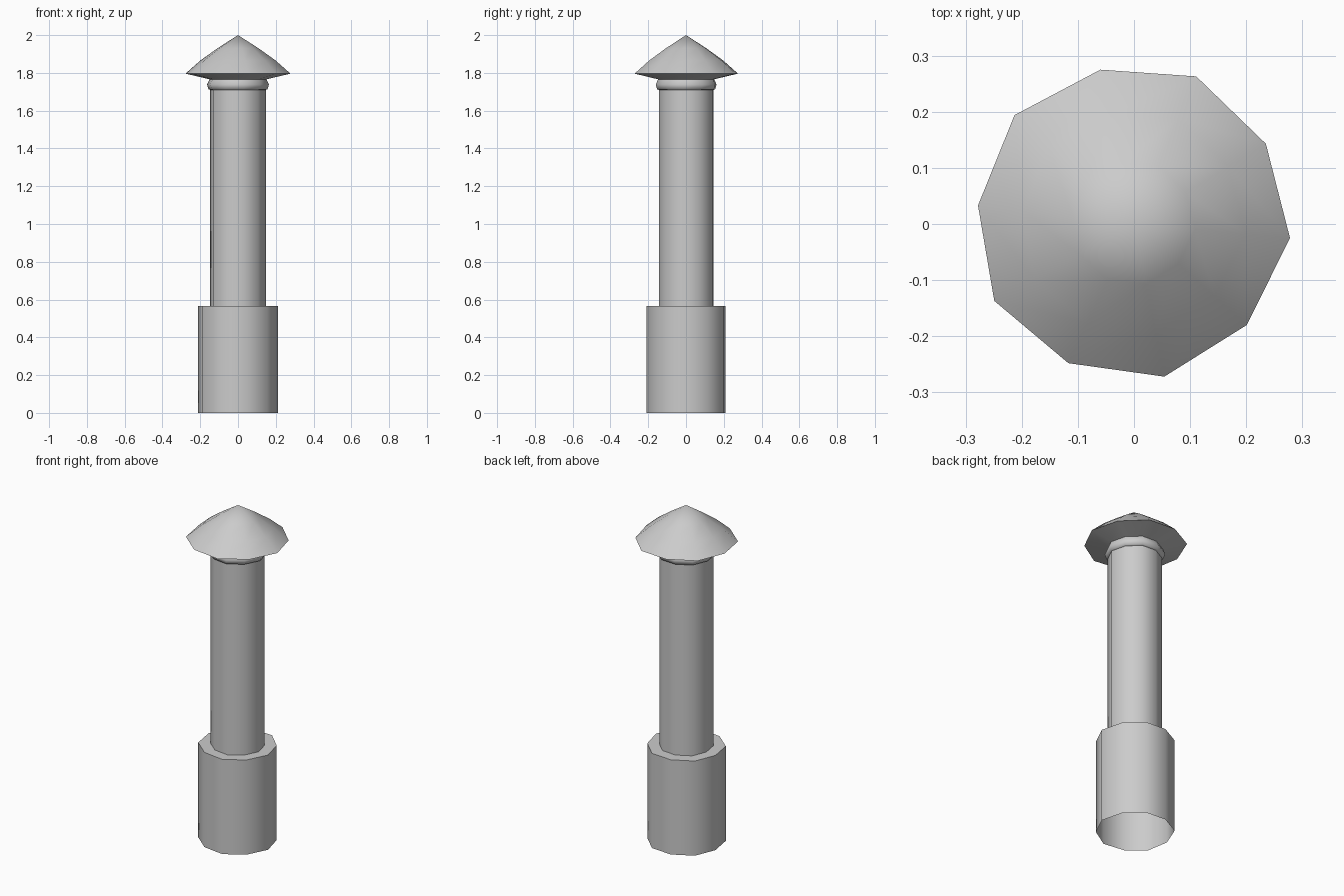
import bpy, bmesh, math

if "Cube" in bpy.data.objects:
    bpy.data.objects.remove(bpy.data.objects["Cube"])

# Slightly irregular ten-sided outline shared by every part (rim radius 0.28)
OUTLINE = [(0.278, -0.025), (0.235, 0.143), (0.111, 0.263), (-0.06, 0.275),
           (-0.213, 0.194), (-0.278, 0.033), (-0.249, -0.137),
           (-0.117, -0.248), (0.054, -0.272), (0.201, -0.18)]


def lathe(name, profile):
    """Sweep a (radius, z) profile around the ten-sided outline."""
    bm = bmesh.new()
    rings = []
    for r, z in profile:
        if r == 0:
            rings.append([bm.verts.new((0, 0, z))] * 10)
        else:
            rings.append([bm.verts.new((x * r / 0.28, y * r / 0.28, z)) for x, y in OUTLINE])
    for a, b in zip(rings, rings[1:]):
        for i in range(10):
            j = (i + 1) % 10
            if b[i] is b[j]:
                bm.faces.new((a[i], a[j], b[i]))
            else:
                bm.faces.new((a[i], a[j], b[j], b[i]))
    mesh = bpy.data.meshes.new(name)
    bm.to_mesh(mesh)
    bm.free()
    obj = bpy.data.objects.new(name, mesh)
    bpy.context.collection.objects.link(obj)
    bpy.ops.object.select_all(action='DESELECT')
    bpy.context.view_layer.objects.active = obj
    obj.select_set(True)
    bpy.ops.object.shade_smooth_by_angle(angle=math.radians(55))
    return obj


# Wide open-bottomed sleeve with a flat ledge on top
lathe("base_sleeve", [(0.214, 0), (0.214, 0.567), (0.148, 0.567)])

# Long pipe
lathe("pipe", [(0.148, 0.567), (0.148, 1.71)])

# Bulged ring under the cap
lathe("collar", [(0.148, 1.71), (0.157, 1.713), (0.165, 1.738), (0.152, 1.766)])

# Pointed, slightly domed rain cap
lathe("cap", [(0.152, 1.766), (0.28, 1.796), (0.2, 1.866), (0.11, 1.93), (0, 2.0)])
